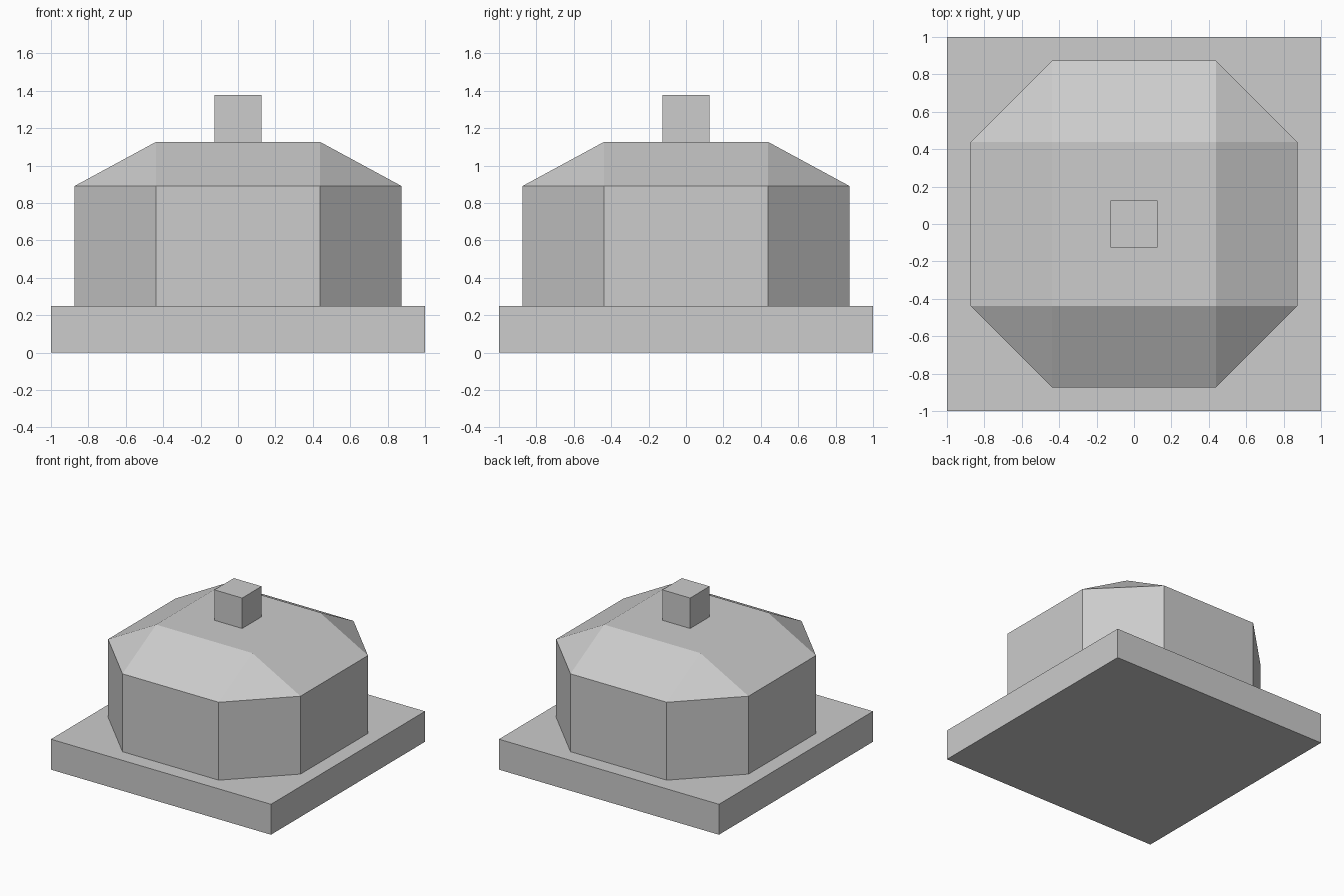
import bpy
import bmesh

if "Cube" in bpy.data.objects:
    bpy.data.objects.remove(bpy.data.objects["Cube"], do_unlink=True)

# Single plain material
grey = bpy.data.materials.new("light_grey")
grey.use_nodes = True
colour = (0.604, 0.604, 0.604, 1)
grey.diffuse_color = colour
grey.node_tree.nodes["Principled BSDF"].inputs["Base Color"].default_value = colour

WIDE, NARROW = 0.875, 0.4375
BASE_TOP, EAVES, ROOF_TOP, KNOB_TOP = 0.25, 0.89, 1.127, 1.377


def finish(name, bm):
    bmesh.ops.recalc_face_normals(bm, faces=bm.faces)
    mesh = bpy.data.meshes.new(name)
    bm.to_mesh(mesh)
    bm.free()
    mesh.materials.append(grey)
    obj = bpy.data.objects.new(name, mesh)
    bpy.context.collection.objects.link(obj)


def box(name, half, bottom, top):
    bm = bmesh.new()
    bmesh.ops.create_cube(bm, size=1)
    for v in bm.verts:
        v.co.x *= 2 * half
        v.co.y *= 2 * half
        v.co.z = top if v.co.z > 0 else bottom
    finish(name, bm)


def octagon(bm, z):
    points = []
    x, y = WIDE, NARROW
    for _ in range(4):
        points += [(x, -y, z), (x, y, z)]
        x, y = -y, x
        # restore the long and short sides after each quarter turn
        x, y = WIDE, NARROW
    ring = []
    for quarter in range(4):
        for px, py, pz in points[:2]:
            for _ in range(quarter):
                px, py = -py, px
            ring.append(bm.verts.new((px, py, pz)))
    return ring


# Square base slab
box("base", 1, 0, BASE_TOP)

# Eight-sided walls
bm = bmesh.new()
low, high = octagon(bm, BASE_TOP), octagon(bm, EAVES)
for i in range(8):
    j = (i + 1) % 8
    bm.faces.new((low[i], low[j], high[j], high[i]))
bm.faces.new(low)
bm.faces.new(high)
finish("walls", bm)

# Roof: sloped sides and corner triangles around a flat square
bm = bmesh.new()
rim = octagon(bm, EAVES)
top = [bm.verts.new((x * NARROW, y * NARROW, ROOF_TOP))
       for x, y in ((1, 1), (-1, 1), (-1, -1), (1, -1))]
for i in range(4):
    a, b, c = rim[2 * i], rim[2 * i + 1], rim[(2 * i + 2) % 8]
    bm.faces.new((a, b, top[i], top[i - 1]))
    bm.faces.new((b, c, top[i]))
bm.faces.new(top)
bm.faces.new(rim)
finish("roof", bm)

# Small block on the roof
box("knob", 0.126, ROOF_TOP, KNOB_TOP)
